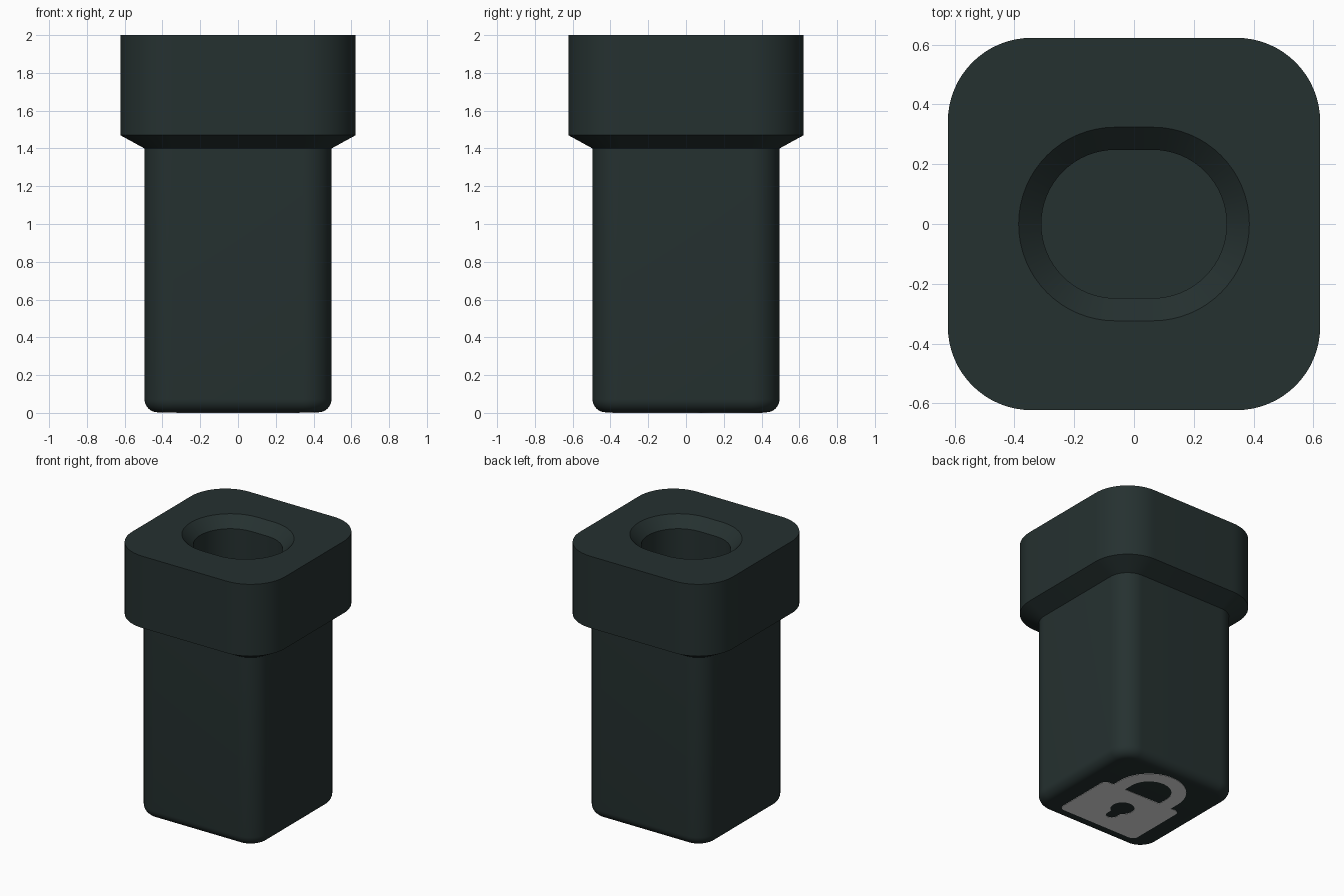
import bpy, bmesh
from math import sin, cos, pi, radians

old = bpy.data.objects.get("Cube")
if old:
    bpy.data.objects.remove(old, do_unlink=True)


def make_material(name, colour):
    mat = bpy.data.materials.new(name)
    mat.use_nodes = True
    mat.diffuse_color = (*colour, 1)
    mat.node_tree.nodes["Principled BSDF"].inputs["Base Color"].default_value = (*colour, 1)
    return mat


dark = make_material("dark slate", (0.0185, 0.0305, 0.0296))
pale = make_material("pale grey", (0.8, 0.8, 0.8))


def arc(cx, cy, r, start, end, steps=16):
    """Points along an arc, angles in degrees."""
    angles = [radians(start + (end - start) * i / steps) for i in range(steps + 1)]
    return [(cx + r * cos(a), cy + r * sin(a)) for a in angles]


def rounded_rect(hx, hy, r):
    """Counter-clockwise rounded rectangle, same point count for any size."""
    points = []
    for i, (sx, sy) in enumerate([(1, 1), (-1, 1), (-1, -1), (1, -1)]):
        points += arc(sx * (hx - r), sy * (hy - r), r, 90 * i, 90 * i + 90)
    return points


# Housing: rings from the rounded base, up the outside and down into the recess
BASE, FILLET, BODY, BODY_R = 0.003, 0.07, 0.495, 0.15
rings = []
for i in range(9):
    a = pi / 2 * i / 8
    inset = FILLET * (1 - sin(a))
    rings.append((BODY - inset, BODY - inset, BODY_R - inset,
                  BASE + FILLET * (1 - cos(a))))
rings += [
    (BODY, BODY, BODY_R, 1.4),
    (0.623, 0.623, 0.28, 1.47),
    (0.623, 0.623, 0.28, 2.0),
    (0.386, 0.324, 0.323, 2.0),
    (0.31, 0.248, 0.247, 1.925),
    (0.31, 0.248, 0.247, 1.5),
]
bm = bmesh.new()
loops = [[bm.verts.new((x, y, z)) for x, y in rounded_rect(hx, hy, r)]
         for hx, hy, r, z in rings]
for low, high in zip(loops, loops[1:]):
    for i in range(len(low)):
        j = (i + 1) % len(low)
        bm.faces.new((low[i], low[j], high[j], high[i]))
bm.faces.new(loops[0][::-1])
bm.faces.new(loops[-1])
mesh = bpy.data.meshes.new("housing")
bm.to_mesh(mesh)
bm.free()
housing = bpy.data.objects.new("housing", mesh)
bpy.context.collection.objects.link(housing)
mesh.materials.append(dark)
bpy.context.view_layer.objects.active = housing
housing.select_set(True)
bpy.ops.object.shade_smooth_by_angle(angle=radians(25))
housing.select_set(False)

# Padlock plate on the base: outline with a shackle opening and a keyhole
W, LOW, TOP, R = 0.325, -0.39, 0.085, 0.04
SHACKLE, OPENING, ARC_Y = 0.25, 0.15, 0.155
outline = (arc(-W + R, LOW + R, R, 180, 270, 6) + arc(W - R, LOW + R, R, 270, 360, 6)
           + arc(W - R, TOP - R, R, 0, 90, 6) + [(SHACKLE, TOP)]
           + arc(0, ARC_Y, SHACKLE, 0, 180, 32)
           + [(-SHACKLE, TOP)] + arc(-W + R, TOP - R, R, 90, 180, 6))
opening = [(-OPENING, TOP), (OPENING, TOP)] + arc(0, ARC_Y, OPENING, 0, 180, 32)
keyhole = arc(0, -0.12, 0.08, -60, 240, 28) + arc(0, -0.23, 0.04, 180, 360, 10)

curve = bpy.data.curves.new("padlock_plate", "CURVE")
curve.dimensions = "2D"
curve.fill_mode = "BOTH"
curve.extrude = 0.003
for points in (outline, opening, keyhole):
    spline = curve.splines.new("POLY")
    spline.points.add(len(points) - 1)
    for p, (x, y) in zip(spline.points, points):
        p.co = (x, y, 0, 1)
    spline.use_cyclic_u = True
curve.materials.append(pale)
plate = bpy.data.objects.new("padlock_plate", curve)
plate.location.z = 0.003
bpy.context.collection.objects.link(plate)
bpy.context.view_layer.objects.active = plate
plate.select_set(True)
bpy.ops.object.convert(target="MESH")
